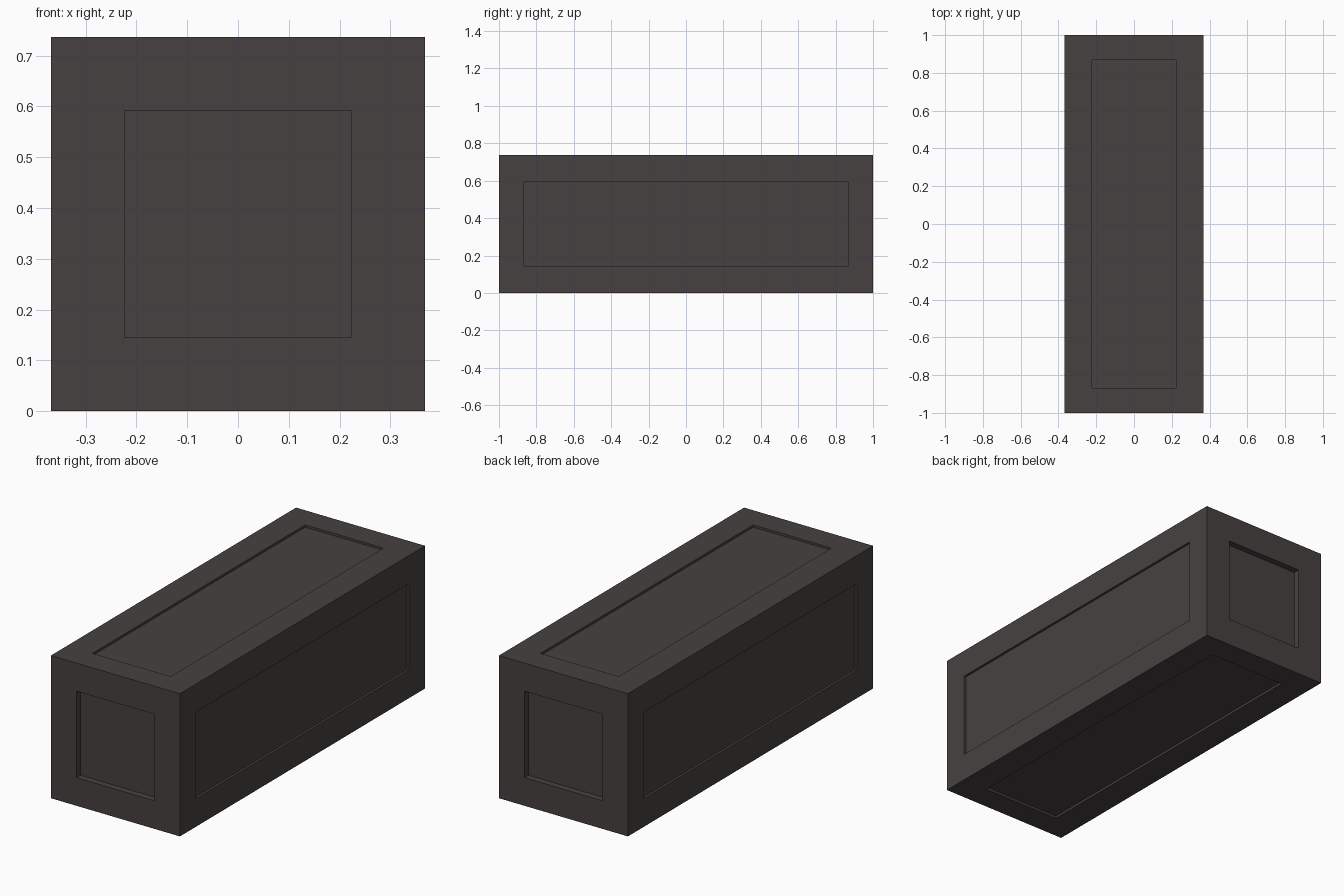
import bpy, bmesh
from mathutils import Vector

if "Cube" in bpy.data.objects:
    bpy.data.objects.remove(bpy.data.objects["Cube"])

HALF = Vector((0.3685, 1.0, 0.3685))      # half size of the block
PANEL = Vector((0.2235, 0.868, 0.2235))   # half size of the sunken panels
DEPTH = Vector((0.012, 0.033, 0.012))     # panel depth along each axis

mat = bpy.data.materials.new("dark_charcoal")
mat.diffuse_color = (0.062, 0.053, 0.051, 1)
mat.use_nodes = True
mat.node_tree.nodes["Principled BSDF"].inputs["Base Color"].default_value = mat.diffuse_color

# Block with a sunken rectangular panel on all six sides
bm = bmesh.new()
bmesh.ops.create_cube(bm, size=2)
for v in bm.verts:
    v.co = v.co * HALF
bm.normal_update()

for face in list(bm.faces):
    n = face.normal.copy()
    axis = max(range(3), key=lambda i: abs(n[i]))
    # Frame around the panel
    bmesh.ops.inset_individual(bm, faces=[face], thickness=0.05)
    for v in face.verts:
        for i in range(3):
            size = HALF[i] if i == axis else PANEL[i]
            v.co[i] = size if v.co[i] > 0 else -size
    # Straight recess walls
    floor = bmesh.ops.extrude_discrete_faces(bm, faces=[face])["faces"][0]
    bmesh.ops.translate(bm, verts=floor.verts, vec=-n * DEPTH[axis])

bmesh.ops.translate(bm, verts=bm.verts, vec=(0, 0, HALF.z))
bmesh.ops.recalc_face_normals(bm, faces=bm.faces)
mesh = bpy.data.meshes.new("panelled_block")
bm.to_mesh(mesh)
bm.free()
mesh.materials.append(mat)
block = bpy.data.objects.new("panelled_block", mesh)
bpy.context.collection.objects.link(block)
